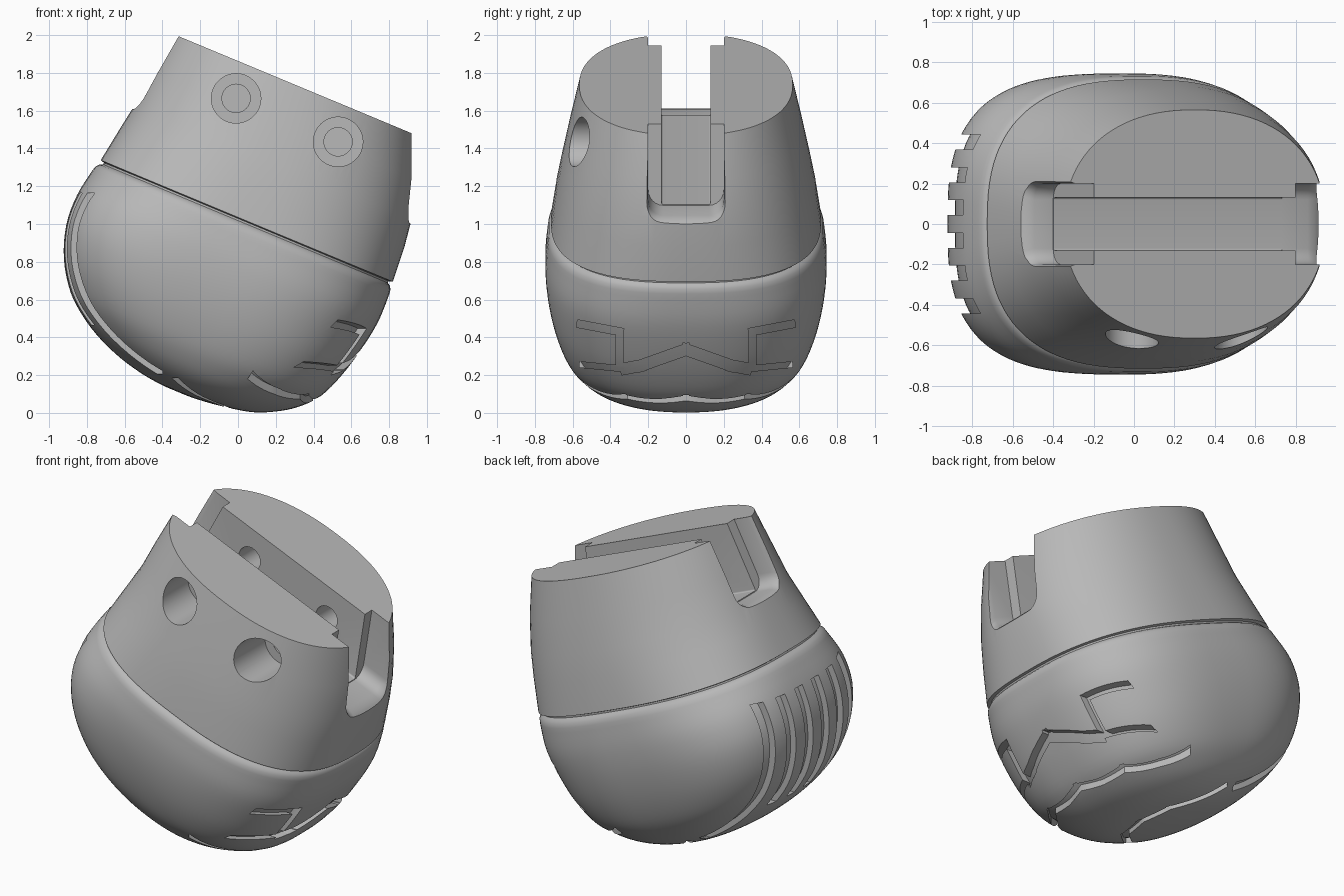
import bpy, bmesh, math
from mathutils import Matrix, Vector

cube = bpy.data.objects.get("Cube")
if cube:
    bpy.data.objects.remove(cube, do_unlink=True)

TILT = Matrix.Rotation(math.radians(22.6), 4, 'Y')
SEGS = 96

grey = bpy.data.materials.new("plain grey")
grey.use_nodes = True
COLOUR = (0.48, 0.48, 0.48, 1)
grey.diffuse_color = COLOUR
grey.node_tree.nodes["Principled BSDF"].inputs["Base Color"].default_value = COLOUR


def finish(name, bm, cutter=False):
    bmesh.ops.recalc_face_normals(bm, faces=bm.faces)
    mesh = bpy.data.meshes.new(name)
    bm.to_mesh(mesh)
    bm.free()
    obj = bpy.data.objects.new(name, mesh)
    bpy.context.collection.objects.link(obj)
    mesh.materials.append(grey)
    obj.hide_render = cutter
    return obj


def subtract(target, cutter, self_cross=False):
    """Cut one object out of another, then drop the cutter."""
    mod = target.modifiers.new("cut", 'BOOLEAN')
    mod.operation = 'DIFFERENCE'
    mod.solver = 'EXACT'
    mod.use_self = self_cross
    mod.object = cutter
    bpy.context.view_layer.objects.active = target
    bpy.ops.object.modifier_apply(modifier=mod.name)
    bpy.data.objects.remove(cutter, do_unlink=True)


def skin(bm, rings):
    """Closed loft through rings of equal point count."""
    loops = [[bm.verts.new(p) for p in ring] for ring in rings]
    for a, b in zip(loops, loops[1:]):
        for i in range(len(a)):
            j = (i + 1) % len(a)
            bm.faces.new((a[i], a[j], b[j], b[i]))
    bm.faces.new(loops[0])
    bm.faces.new(loops[-1])


def oval(w, lo, hi, half, n_lo, n_hi):
    """Superellipse ring at height w, with its own squareness at each end."""
    pts = []
    for i in range(SEGS):
        a = 2 * math.pi * i / SEGS
        c, s = math.cos(a), math.sin(a)
        n = n_hi if c > 0 else n_lo
        x = math.copysign(abs(c) ** (2 / n), c) * (hi - lo) / 2
        y = math.copysign(abs(s) ** (2 / n), s) * half
        pts.append(Vector((x + (lo + hi) / 2, y, w)))
    return pts


def smooth_rows(rows, steps=4):
    """Catmull-Rom interpolation between rows of ring values."""
    out = []
    for i in range(len(rows) - 1):
        p0, p1, p2 = rows[max(i - 1, 0)], rows[i], rows[i + 1]
        p3 = rows[min(i + 2, len(rows) - 1)]
        for k in range(steps):
            t = k / steps
            out.append([b + t / 2 * (c - a + t * (2 * a - 5 * b + 4 * c - d + t * (3 * (b - c) + d - a)))
                        for a, b, c, d in zip(p0, p1, p2, p3)])
    return out + [rows[-1]]


# Height, low end, high end, half width, squareness of each end
LOWER = smooth_rows([
    (-.02, -.40, -.28, .06, 2, 2), (-.014, -.48, -.2, .2, 2, 2),
    (0, -.57, -.09, .31, 2.1, 2.1), (.03, -.69, .06, .41, 2.2, 2.2),
    (.08, -.82, .175, .505, 2.3, 2.3), (.15, -.945, .28, .58, 2.5, 2.4),
    (.25, -1.065, .37, .645, 2.7, 2.6), (.4, -1.165, .432, .7, 2.9, 2.7),
    (.57, -1.222, .475, .735, 3, 2.7), (.735, -1.23, .5, .745, 2.9, 2.7),
    (.89, -1.205, .498, .732, 2.6, 2.6)])
UPPER = [
    (.915, -1.197, .494, .725, 2.6, 2.6), (.932, -1.182, .482, .71, 2.6, 2.6),
    (.94, -1.165, .468, .695, 2.6, 2.6), (.95, -1.165, .468, .695, 2.6, 2.6),
    (.956, -1.185, .49, .715, 2.6, 2.6), (1.15, -1.155, .476, .688, 2.4, 2.4),
    (1.3, -1.13, .455, .66, 2.3, 2.3), (1.5, -1.115, .4, .617, 2.25, 2.25),
    (1.72, -1.09, .31, .565, 2.25, 2.25)]

# Main shell
bm = bmesh.new()
skin(bm, [oval(*r) for r in LOWER + UPPER])
bm.transform(TILT)
shell = finish("shell", bm)

# Inner core sets the depth of the tread and vent grooves
bm = bmesh.new()
skin(bm, [oval(*r) for r in LOWER])
mid = Vector((-.36, 0, .6))
bm.transform(TILT @ Matrix.Translation(mid) @ Matrix.Scale(.955, 4) @ Matrix.Translation(-mid))
core = finish("groove_floor_cutter", bm, True)


def channel(u, half, floor, r, lean=0):
    """U-shaped slot section with rounded bottom corners, leaning with the wall."""
    pts = [Vector((u, half, 2.2)), Vector((u, -half, 2.2))]
    for side in (-1, 1):
        for k in range(7):
            a = math.radians(k * 15)
            if side > 0:
                a = math.pi / 2 - a
            pts.append(Vector((u, side * (half - r + r * math.cos(a)), floor + r - r * math.sin(a))))
    for p in pts:
        p.x += lean * (1.72 - p.z)
    return pts


# Ankle slot: narrow in the middle, wide with flared rims at both ends
cutters = []
bm = bmesh.new()
skin(bm, [channel(u, .13, 1.3, .01) for u in (-1.0, .3)])
bm.transform(TILT)
cutters.append(finish("slot_cutter", bm, True))
for name, lean, path in (
        ("rear_slot_cutter", -.1, ((-.93, 0), (-1.03, 0), (-1.07, .012), (-1.11, .04), (-1.5, .1))),
        ("front_slot_cutter", .24, ((.15, 0), (.29, 0), (.33, .008), (.36, .025), (.7, .06)))):
    bm = bmesh.new()
    skin(bm, [channel(u, .2 + g, 1.295 - g, .08, lean) for u, g in path])
    bm.transform(TILT)
    cutters.append(finish(name, bm, True))

# Pin holes with counterbores, open on the front side only
for x, z in ((-.01, 1.665), (.53, 1.435)):
    for r, y0, y1 in ((.131, -1, -.3), (.075, -.5, .33)):
        bm = bmesh.new()
        bmesh.ops.create_cone(bm, cap_ends=True, segments=48, radius1=r, radius2=r, depth=y1 - y0)
        bm.transform(Matrix.Translation((x, (y0 + y1) / 2, z)) @ Matrix.Rotation(math.pi / 2, 4, 'X'))
        cutters.append(finish("pin_hole_cutter", bm, True))


def stroke(bm, path, width, axis, near, far):
    """Bars following a 2D path, extruded along x (path is y,z) or z (path is x,y)."""
    for p, q in zip(path, path[1:]):
        p, q = Vector(p), Vector(q)
        d = (q - p).normalized()
        side = Vector((-d.y, d.x)) * width / 2
        ends = (p - d * width * .45, q + d * width * .45)
        flat = [ends[0] + side, ends[1] + side, ends[1] - side, ends[0] - side]
        place = (lambda v, h: Vector((h, v.x, v.y))) if axis == 'x' else (lambda v, h: Vector((v.x, v.y, h)))
        skin(bm, [[place(v, h) for v in flat] for h in (near, far)])


# Tread and vent grooves
bm = bmesh.new()
for s in (-1, 1):
    # Toe chevron with its side branches
    stroke(bm, [(0, .335), (s * .24, .25), (s * .32, .235)], .06, 'x', .3, 1)
    stroke(bm, [(s * .35, .25), (s * .35, .43), (s * .56, .47)], .04, 'x', .2, 1)
    stroke(bm, [(s * .35, .235), (s * .55, .255)], .03, 'x', .25, 1)
    # Sole chevrons
    stroke(bm, [(.42, 0), (.38, s * .15), (.35, s * .32), (.2, s * .47), (.08, s * .57)], .045, 'z', -.1, .3)
    stroke(bm, [(-.05, 0), (-.1, s * .2), (-.32, s * .42)], .045, 'z', -.1, .3)
    # Rear vents
    for y, low in ((.081, .5), (.243, .5), (.405, .24)):
        stroke(bm, [(s * y, low), (s * y, 1.13)], .075, 'x', -1.1, -.4)
grooves = finish("groove_cutter", bm, True)
subtract(grooves, core, True)

for cutter in cutters:
    subtract(shell, cutter)
subtract(shell, grooves, True)

# Smooth shading with crisp edges
bpy.context.view_layer.update()
bpy.context.view_layer.objects.active = shell
shell.select_set(True)
bpy.ops.object.shade_smooth_by_angle(angle=math.radians(30))
